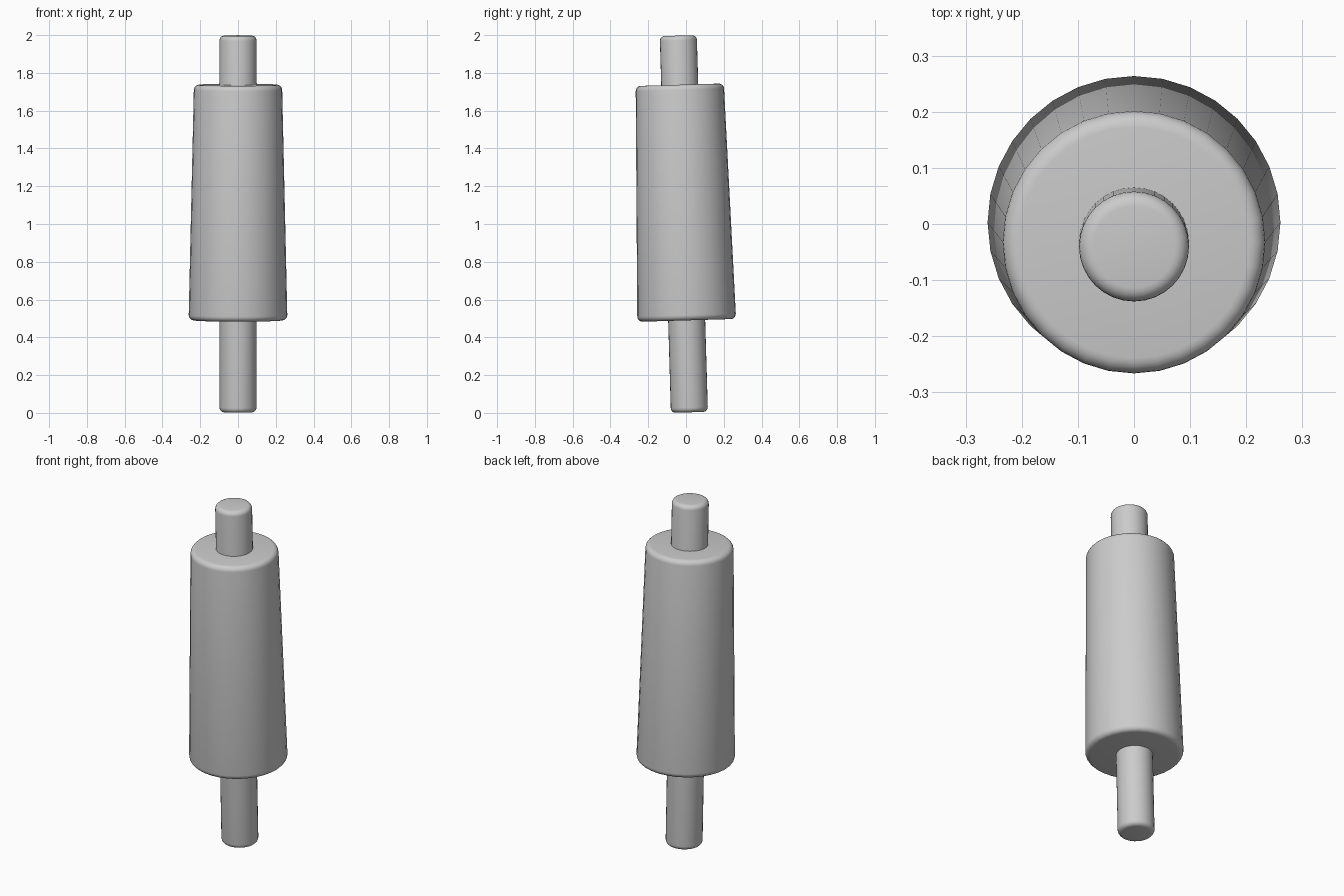
import bpy, bmesh, math
from mathutils import Matrix

if "Cube" in bpy.data.objects:
    bpy.data.objects.remove(bpy.data.objects["Cube"])

SIDES = 32
# The whole pin leans slightly towards the front
LEAN = Matrix.Translation((0, 0.018, 0.003)) @ Matrix.Rotation(0.0295, 4, 'X')


def rounded_profile(z0, r0, z1, r1, bevel, steps=5):
    """Half outline of a closed round bar with softened end edges."""
    arc = [math.pi / 2 * i / steps for i in range(steps + 1)]
    low = [(r0 - bevel + bevel * math.sin(a), z0 + bevel - bevel * math.cos(a)) for a in arc]
    high = [(r1 - bevel + bevel * math.cos(a), z1 - bevel + bevel * math.sin(a)) for a in arc]
    return [(0, z0)] + low + high + [(0, z1)]


def lathe(name, profile):
    bm = bmesh.new()
    verts = [bm.verts.new((r, 0, z)) for r, z in profile]
    edges = [bm.edges.new(pair) for pair in zip(verts, verts[1:])]
    bmesh.ops.spin(bm, geom=verts + edges, cent=(0, 0, 0), axis=(0, 0, 1),
                   angle=math.tau, steps=SIDES, use_merge=True)
    bmesh.ops.remove_doubles(bm, verts=bm.verts[:], dist=1e-5)
    bmesh.ops.recalc_face_normals(bm, faces=bm.faces[:])
    bm.transform(LEAN)
    mesh = bpy.data.meshes.new(name)
    bm.to_mesh(mesh)
    bm.free()
    obj = bpy.data.objects.new(name, mesh)
    bpy.context.collection.objects.link(obj)
    for poly in mesh.polygons:
        poly.use_smooth = True
    return obj


# Tapered roller body
lathe("roller_body", rounded_profile(0.487, 0.261, 1.735, 0.234, 0.028))

# Rod through the body, forming the handle at each end
lathe("handle_rod", rounded_profile(0.0, 0.098, 1.995, 0.098, 0.025))
